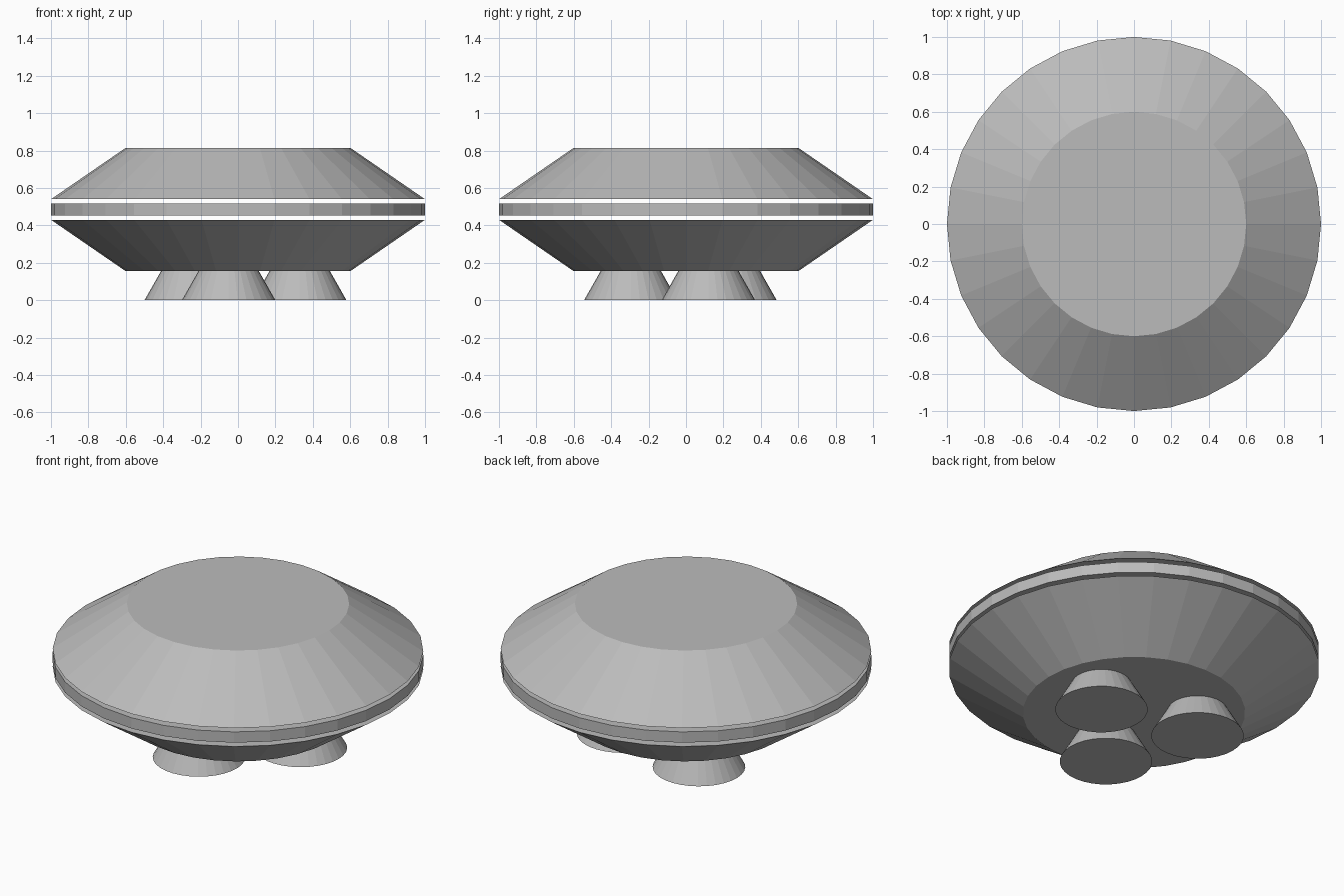
import bpy

if "Cube" in bpy.data.objects:
    bpy.data.objects.remove(bpy.data.objects["Cube"])

# Single flat grey
grey = bpy.data.materials.new("grey")
grey.diffuse_color = (0.5, 0.5, 0.5, 1)
grey.use_nodes = True
grey.node_tree.nodes["Principled BSDF"].inputs["Base Color"].default_value = grey.diffuse_color


def frustum(name, x, y, z0, z1, r0, r1):
    """Closed 32-sided flat-shaded frustum from z0 to z1."""
    bpy.ops.mesh.primitive_cone_add(vertices=32, radius1=r0, radius2=r1,
                                    depth=z1 - z0, location=(x, y, (z0 + z1) / 2))
    ob = bpy.context.object
    ob.name = name
    ob.data.materials.append(grey)
    return ob


# Saucer body: two hulls with a separate rim band floating between them
frustum("lower_hull", 0, 0, 0.155, 0.43, 0.6, 1.0)
frustum("rim_band", 0, 0, 0.453, 0.517, 1.0, 1.0)
frustum("upper_hull", 0, 0, 0.54, 0.815, 1.0, 0.6)

# Three flared thrusters under the hull
for i, (x, y) in enumerate([(-0.05, -0.295), (0.33, 0.12), (-0.25, 0.235)]):
    frustum(f"thruster_{i + 1}", x, y, 0, 0.155, 0.25, 0.162)
